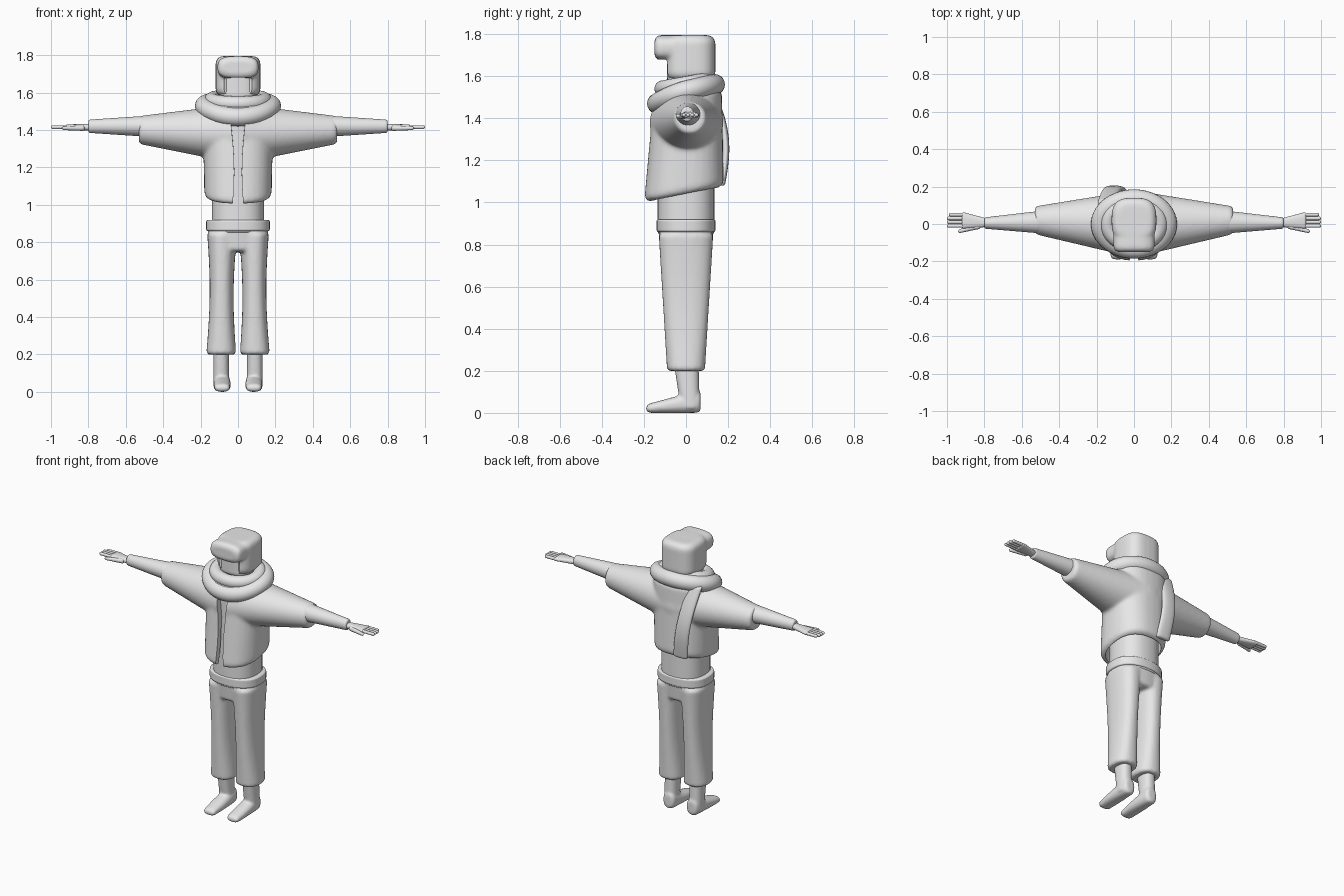
import bpy, bmesh, math
from mathutils import Vector

old = bpy.data.objects.get("Cube")
if old:
    bpy.data.objects.remove(old)

GREY = (0.8, 0.8, 0.8, 1)
grey = bpy.data.materials.new("light grey")
grey.use_nodes = True
grey.diffuse_color = GREY
grey.node_tree.nodes["Principled BSDF"].inputs["Base Color"].default_value = GREY

# How local (side, side, along) coordinates map to x, y, z
ORDER = {"x": (2, 0, 1), "y": (0, 2, 1), "z": (0, 1, 2)}


def select(objects):
    bpy.ops.object.select_all(action="DESELECT")
    for ob in objects:
        ob.select_set(True)
    bpy.context.view_layer.objects.active = objects[0]


def finish(ob):
    """Apply modifiers and smooth the shading, keeping sharp edges."""
    select([ob])
    bpy.ops.object.convert(target="MESH")
    bpy.ops.object.shade_smooth_by_angle(angle=math.radians(50))
    return ob


def part(name, axis, span, first, last=None, lip=.01, power=2.4,
         bulge=0, bow=0, slope=0, mirror=False, sides=32, steps=24):
    """Tapered tube with rounded ends; sections are (centre, centre, radius, radius)."""
    start, end = span
    bm = bmesh.new()
    loops = []
    for k in range(steps + 1):
        u = (1 - math.cos(math.pi * k / steps)) / 2
        along = start + (end - start) * u
        wave = math.sin(math.pi * u)
        centre_a, centre_b, radius_a, radius_b = Vector(first).lerp(Vector(last or first), u)
        # Quarter-round at both ends
        depth = min(along - start, end - along, lip) / lip
        inset = lip * (1 - math.sqrt(max(0, 1 - (1 - depth) ** 2)))
        radius_a = max(radius_a * (1 + bulge * wave) - inset, radius_a / 4)
        radius_b = max(radius_b - inset, radius_b / 4)
        loop = []
        for i in range(sides):
            angle = math.tau * i / sides
            c, s = math.cos(angle), math.sin(angle)
            a = centre_a + radius_a * math.copysign(abs(c) ** (2 / power), c)
            b = centre_b + bow * wave + radius_b * math.copysign(abs(s) ** (2 / power), s)
            point = (a, b, along + slope * b * (1 - u))
            loop.append(bm.verts.new([point[n] for n in ORDER[axis]]))
        loops.append(loop)
    for low, high in zip(loops, loops[1:]):
        for i in range(sides):
            bm.faces.new((low[i - 1], low[i], high[i], high[i - 1]))
    bm.faces.new(loops[0])
    bm.faces.new(loops[-1])
    bmesh.ops.recalc_face_normals(bm, faces=bm.faces)
    mesh = bpy.data.meshes.new(name)
    bm.to_mesh(mesh)
    bm.free()
    mesh.materials.append(grey)
    ob = bpy.data.objects.new(name, mesh)
    bpy.context.collection.objects.link(ob)
    if mirror:
        ob.modifiers.new("mirror", "MIRROR").use_mirror_merge = False
    return finish(ob)


def fuse(name, pieces, voxel=.01, rounds=4):
    """Melt overlapping pieces into one soft surface."""
    select(pieces)
    bpy.ops.object.join()
    ob = pieces[0]
    ob.name = name
    ob.modifiers.new("melt", "REMESH").voxel_size = voxel
    ob.modifiers.new("soften", "SMOOTH").iterations = rounds
    return finish(ob)


def carve(ob, cutter):
    cut = ob.modifiers.new("cut", "BOOLEAN")
    cut.operation = "DIFFERENCE"
    cut.object = cutter
    finish(ob)
    bpy.data.objects.remove(cutter)


def coil(name, radius_x, radius_y, height, thick, tilt, sag):
    """Scarf ring, raised at the back and sagging at the front."""
    bpy.ops.mesh.primitive_torus_add(major_segments=64, minor_segments=20,
                                     major_radius=1, minor_radius=thick)
    ob = bpy.context.object
    ob.name = name
    for v in ob.data.vertices:
        angle = math.atan2(v.co.y, v.co.x)
        out = math.hypot(v.co.x, v.co.y) - 1
        c, s = math.cos(angle), math.sin(angle)
        drop = sag * min(0, s) ** 2
        v.co = ((radius_x + out) * c, (radius_y + out) * s, height + v.co.z + tilt * s - drop)
    ob.data.materials.append(grey)
    finish(ob)


# Jacket: body and sleeves melted together, hollowed below and opened in front
body = part("body", "z", (1.04, 1.54), (0, -.01, .18, .19), (0, .01, .19, .16),
            lip=.03, slope=.2)
sleeves = part("sleeves", "x", (0, .53), (0, 1.38, .18, .16), (.02, 1.4, .075, .075),
               power=2, mirror=True)
jacket = fuse("jacket", [body, sleeves], rounds=8)
carve(jacket, part("cavity", "z", (.9, 1.3), (0, -.01, .155, .165), (0, 0, .16, .14), slope=.2))
carve(jacket, part("opening", "z", (.9, 1.45), (0, -.2, .04, .12), bulge=-.5, power=4))

# Shirt and its sleeves
part("shirt", "z", (.85, 1.45), (0, 0, .14, .135))
part("shirt_sleeves", "x", (.5, .8), (.01, 1.42, .06, .055), (.005, 1.42, .03, .035),
     power=2, mirror=True)

# Hands
part("palms", "x", (.77, .92), (.005, 1.415, .02, .018), (.02, 1.415, .045, .015), mirror=True)
for n, finger in enumerate(("index", "middle", "ring", "little")):
    part(finger + "_fingers", "x", (.88, 1 - .01 * (n == 3)), (.02 * n - .01, 1.415, .01, .01),
         sides=12, power=2, mirror=True)
part("thumbs", "x", (.82, .94), (-.01, 1.41, .015, .015), (-.04, 1.41, .01, .01),
     sides=12, power=2, mirror=True)

# Trousers: pelvis and legs melted together, with a raised waistband
pelvis = part("pelvis", "z", (.75, .91), (0, 0, .15, .12), (0, 0, .165, .135), lip=.02)
legs = part("legs", "z", (.2, .85), (.09, 0, .08, .09), (.085, 0, .08, .13),
            bulge=-.2, mirror=True)
fuse("trousers", [pelvis, legs])
part("waistband", "z", (.86, .92), (0, 0, .17, .14))

# Feet
ankles = part("ankles", "z", (.02, .25), (.09, .02, .042, .045), (.09, 0, .042, .06), mirror=True)
soles = part("soles", "y", (-.19, .07), (.085, .02, .04, .02), (.085, .055, .04, .055),
             lip=.02, bulge=.15, mirror=True)
fuse("feet", [ankles, soles], voxel=.008)

# Head: neck, face and hair with an overhanging fringe
part("neck", "z", (1.4, 1.65), (0, .02, .07, .07))
part("face", "z", (1.56, 1.72), (0, 0, .1, .09), lip=.03, power=3)
hair = part("hair", "z", (1.58, 1.795), (0, .02, .12, .12), lip=.04, power=3)
fringe = part("fringe", "y", (-.15, .05), (0, 1.735, .11, .06), lip=.03, power=3)
fuse("hair", [hair, fringe], rounds=3)
carve(hair, part("face_gap", "z", (1.4, 1.68), (0, -.17, .08, .09), power=8))

# Scarf: two coils and a tail hanging down the back
coil("scarf_lower_coil", .18, .135, 1.53, .05, .03, .03)
coil("scarf_upper_coil", .14, .11, 1.56, .04, .02, 0)
part("scarf_tail", "z", (1.08, 1.55), (-.08, .17, .05, .015), (-.15, .11, .045, .02), bow=.045)
